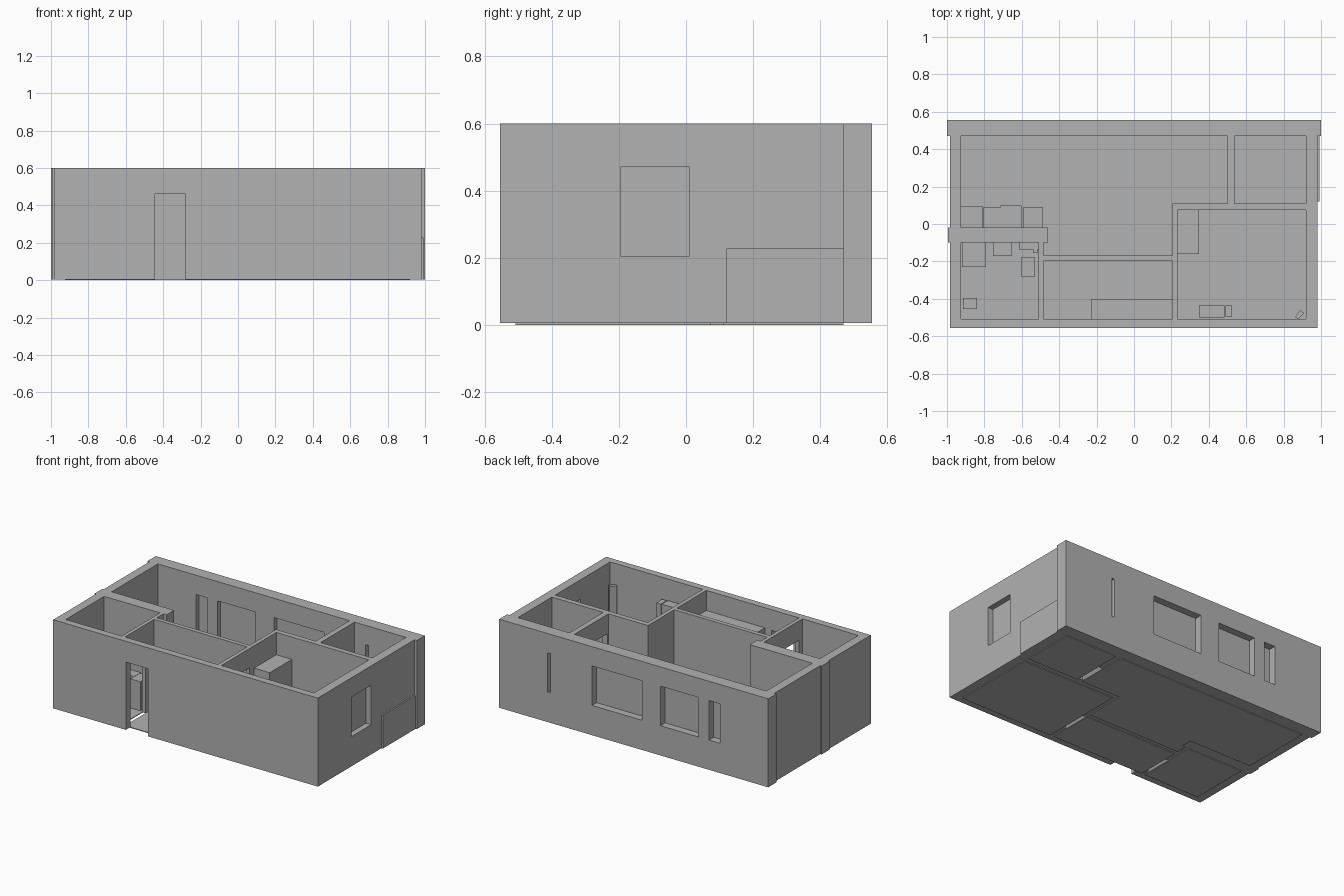
import bpy
import bmesh

if "Cube" in bpy.data.objects:
    bpy.data.objects.remove(bpy.data.objects["Cube"])

GREY = 0.445
mat = bpy.data.materials.new("plain grey")
mat.use_nodes = True
mat.diffuse_color = (GREY, GREY, GREY, 1)
mat.node_tree.nodes["Principled BSDF"].inputs["Base Color"].default_value = (GREY, GREY, GREY, 1)

TOP = 0.6
FLOOR = 0.005
SILL, HEAD = 0.205, 0.47
BACK, BACK_IN = 0.555, 0.47
FRONT, FRONT_IN = -0.555, -0.508
LEFT, LEFT_IN = 0.982, 0.92
RIGHT, RIGHT_IN = -0.985, -0.925


def prism(name, outline, z0, z1):
    """Upright solid over a floor-plan outline."""
    bm = bmesh.new()
    base = bm.faces.new([bm.verts.new((x, y, z0)) for x, y in outline])
    up = bmesh.ops.extrude_face_region(bm, geom=[base])["geom"]
    bmesh.ops.translate(bm, vec=(0, 0, z1 - z0),
                        verts=[v for v in up if isinstance(v, bmesh.types.BMVert)])
    bmesh.ops.recalc_face_normals(bm, faces=bm.faces)
    mesh = bpy.data.meshes.new(name)
    bm.to_mesh(mesh)
    bm.free()
    mesh.materials.append(mat)
    obj = bpy.data.objects.new(name, mesh)
    bpy.context.collection.objects.link(obj)
    return obj


def box(name, x0, x1, y0, y1, z0=FLOOR, z1=TOP):
    return prism(name, [(x0, y0), (x1, y0), (x1, y1), (x0, y1)], z0, z1)


def cut(wall, *bounds):
    """Cut a box-shaped opening through a wall."""
    cutter = box("opening_cutter", *bounds)
    cutter.hide_render = True
    mod = wall.modifiers.new("opening", "BOOLEAN")
    mod.operation = "DIFFERENCE"
    mod.solver = "EXACT"
    mod.object = cutter
    bpy.context.view_layer.objects.active = wall
    bpy.ops.object.modifier_apply(modifier=mod.name)
    bpy.data.objects.remove(cutter)


# Outer walls
back_wall = box("back_wall", -1, 1, BACK_IN, BACK)
front_wall = box("front_wall", RIGHT, LEFT, FRONT, FRONT_IN)
left_wall = box("left_wall", LEFT_IN, LEFT, FRONT_IN, BACK_IN)
box("right_wall", RIGHT, RIGHT_IN, FRONT_IN, BACK_IN)
box("left_outer_panel", LEFT, 0.992, 0.12, BACK_IN, FLOOR, 0.228)

# Back windows with recessed panes
for label, x0, x1 in (("slit", 0.62, 0.64), ("wide", -0.06, 0.31),
                      ("middle", -0.48, -0.20), ("narrow", -0.64, -0.56)):
    cut(back_wall, x0, x1, 0.4, 0.6, SILL, HEAD)
    box(label + "_window_pane", x0, x1, 0.498, 0.506, SILL, HEAD)

# Side window
cut(left_wall, 0.9, 1.1, -0.195, 0.01, SILL, HEAD)
box("side_window_pane", 0.938, 0.944, -0.195, 0.01, SILL, HEAD)

# Front door opening and its lining
DOOR_R, DOOR_L, LINING = -0.455, -0.27, 0.01
cut(front_wall, DOOR_R, DOOR_L, -0.7, -0.4, -0.1, HEAD)
box("door_lining_right", DOOR_R, DOOR_R + LINING, FRONT, FRONT_IN, FLOOR, HEAD)
box("door_lining_left", DOOR_L - LINING, DOOR_L, FRONT, FRONT_IN, FLOOR, HEAD)
box("door_lining_head", DOOR_R + LINING, DOOR_L - LINING, FRONT, FRONT_IN, HEAD - LINING, HEAD)

# Inner walls
box("kitchen_wall", -0.995, -0.46, -0.10, -0.02)
box("hall_back_wall", -0.485, 0.205, -0.197, -0.168)
box("bedroom_back_wall", 0.205, LEFT_IN, 0.075, 0.11)
bath_wall = box("bath_wall", -0.51, -0.485, FRONT_IN, -0.10)
bedroom_wall = box("bedroom_wall", 0.205, 0.232, FRONT_IN, 0.075)
study_wall = box("study_wall", 0.50, 0.537, 0.11, BACK_IN)
cut(bath_wall, -0.6, -0.4, -0.47, -0.29, -0.1, HEAD)
cut(bedroom_wall, 0.1, 0.3, -0.39, -0.21, -0.1, HEAD)
cut(study_wall, 0.4, 0.6, 0.12, 0.30, -0.1, HEAD)

# Floors, one per room, the living space split by a slanted joint
box("bath_floor", RIGHT_IN, -0.51, FRONT_IN, -0.10, 0, FLOOR)
box("hall_floor", -0.485, 0.205, FRONT_IN, -0.197, 0, FLOOR)
box("bedroom_floor", 0.232, LEFT_IN, FRONT_IN, 0.075, 0, FLOOR)
box("study_floor", 0.537, LEFT_IN, 0.11, BACK_IN, 0, FLOOR)
prism("kitchen_floor", [(RIGHT_IN, -0.02), (-0.46, -0.02), (-0.355, BACK_IN),
                        (RIGHT_IN, BACK_IN)], 0, FLOOR)
prism("living_floor", [(-0.46, -0.02), (-0.46, -0.10), (-0.485, -0.10), (-0.485, -0.168),
                       (0.205, -0.168), (0.205, 0.11), (0.50, 0.11), (0.50, BACK_IN),
                       (-0.355, BACK_IN)], 0, FLOOR)

# Kitchen units along the wall
for i, (x0, x1, depth) in enumerate(((-0.925, -0.81, 0.095), (-0.808, -0.715, 0.088),
                                     (-0.713, -0.602, 0.098), (-0.592, -0.49, 0.092))):
    box(f"kitchen_unit_{i + 1}", x0, x1, -0.02, depth, FLOOR, 0.24)

# Bathroom fittings
box("shower_tray", -0.92, -0.79, -0.23, -0.10, FLOOR, 0.04)
box("toilet", -0.755, -0.655, -0.17, -0.10, FLOOR, 0.16)
box("bath_shelf", -0.615, -0.51, -0.135, -0.10, FLOOR, 0.2)
box("bath_tap", -0.54, -0.515, -0.155, -0.135, 0.16, 0.2)
box("wash_stand", -0.605, -0.53, -0.28, -0.18, FLOOR, 0.2)
box("bath_stool", -0.915, -0.84, -0.455, -0.395, FLOOR, 0.12)

# Hall and bedroom furniture
box("hall_closet", -0.23, 0.205, FRONT_IN, -0.405, FLOOR, 0.465)
box("bedroom_wardrobe", 0.232, 0.348, -0.16, 0.075, FLOOR, 0.45)
box("bedroom_cabinet", 0.348, 0.485, -0.50, -0.435, FLOOR, 0.46)
box("cabinet_side", 0.49, 0.525, -0.495, -0.435, FLOOR, 0.46)
prism("corner_post", [(0.86, -0.497), (0.88, -0.508), (0.91, -0.475), (0.89, -0.46)], FLOOR, 0.46)
